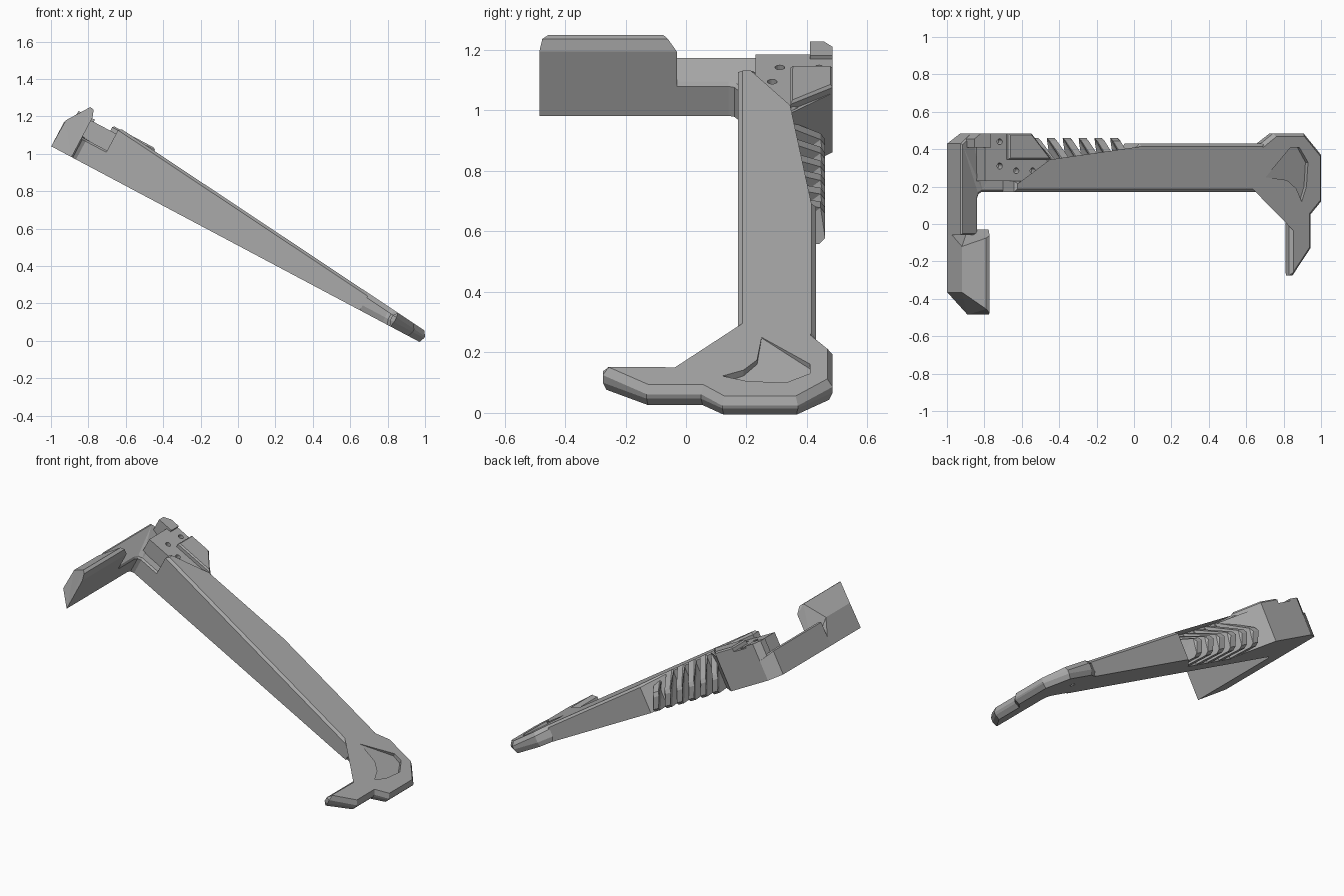
import bpy, bmesh, math
from mathutils import Vector

if "Cube" in bpy.data.objects:
    bpy.data.objects.remove(bpy.data.objects["Cube"])

# Local frame: u runs along the tilted beam, y across it, w up from its underside
C, S = 0.883, 0.469
W0 = 0.45

mat = bpy.data.materials.new("plain_grey")
mat.diffuse_color = (0.4, 0.4, 0.4, 1)
mat.use_nodes = True
mat.node_tree.nodes["Principled BSDF"].inputs["Base Color"].default_value = mat.diffuse_color


def world(u, y, w):
    return Vector((C * u + S * (w + W0), y, -S * u + C * (w + W0)))


def loft(name, rings):
    """Closed solid through rings of local points."""
    bm = bmesh.new()
    vs = [[bm.verts.new(world(*p)) for p in r] for r in rings]
    n = len(rings[0])
    for a, b in zip(vs, vs[1:]):
        for i in range(n):
            j = (i + 1) % n
            bm.faces.new((a[i], a[j], b[j], b[i]))
    bm.faces.new(vs[0][::-1])
    bm.faces.new(vs[-1])
    bmesh.ops.triangulate(bm, faces=[f for f in bm.faces if len(f.verts) > 4])
    bmesh.ops.recalc_face_normals(bm, faces=bm.faces)
    me = bpy.data.meshes.new(name)
    bm.to_mesh(me)
    bm.free()
    me.materials.append(mat)
    ob = bpy.data.objects.new(name, me)
    bpy.context.collection.objects.link(ob)
    return ob


def inset(pts, d):
    """Offset a counter-clockwise outline inward with mitred corners."""
    out = []
    for i, p in enumerate(pts):
        p = Vector(p)
        e1 = (p - Vector(pts[i - 1])).normalized()
        e2 = (Vector(pts[(i + 1) % len(pts)]) - p).normalized()
        n1, n2 = Vector((-e1.y, e1.x)), Vector((-e2.y, e2.x))
        out.append(p + (n1 + n2) * d / max(0.4, 1 + n1.dot(n2)))
    return out


def slab(name, outline, *levels):
    """Stack of (inset, height) levels; height is a number or a function of u."""
    rings = []
    for d, h in levels:
        f = h if callable(h) else (lambda u, h=h: h)
        rings.append([(u, y, f(u)) for u, y in inset(outline, d)])
    return loft(name, rings)


def cut(ob, cutter):
    m = ob.modifiers.new("cut", "BOOLEAN")
    m.operation, m.solver, m.object = "DIFFERENCE", "EXACT", cutter
    bpy.context.view_layer.objects.active = ob
    bpy.ops.object.modifier_apply(modifier=m.name)
    bpy.data.objects.remove(cutter)


def hole(ob, u, y, w0, w1, r=0.016):
    ring = [(u + r * math.cos(t * math.pi / 8), y + r * math.sin(t * math.pi / 8)) for t in range(16)]
    cut(ob, slab("hole_cutter", ring, (0, w0), (0, w1)))


def top(u, drop=0.0):
    return 0.151 - 0.0986 * u - drop


# Long tapered beam with the grip recess in its back edge
slab("beam", [(-1.095, .172), (.5, .172), (.5, .43), (-.295, .43), (-.436, .28),
              (-.8, .28), (-.885, .37), (-.885, .23), (-1.095, .23)],
     (0, 0), (0, lambda u: top(u, .015)), (.015, top))

# Low foot with its short front hook
foot = slab("foot", [(.667, -.275), (.69, -.275), (.804, -.13), (.804, .05), (.872, .12),
                     (.872, .37), (.76, .485), (.567, .485), (.487, .43), (.40, .43), (.40, .172),
                     (.635, .172), (.655, .165), (.667, .145)],
            (.012, 0), (.0, .03), (0, lambda u: top(u, .025)), (.018, top))
slope = lambda u: top(u, .002 + .1 * max(0, u - .5))
cut(foot, slab("pocket_cutter", [(.505, .25), (.64, .235), (.70, .19), (.735, .12), (.765, .2), (.775, .33),
                                 (.72, .41), (.664, .41)],
               (0, slope), (0, .25)))
hole(foot, .6, .33, -.02, .03)

# High arm joining the beam to the tall hook
arm_top = lambda u: max(.12, .12 - (u + 1.247) * .33)
arm = slab("arm", [(-1.37, -.06), (-1.247, -.06), (-1.247, .14), (-1.24, .16), (-1.22, .172),
                   (-1.03, .172), (-1.03, .485), (-1.29, .485), (-1.37, .43)],
           (0, 0), (0, lambda u: arm_top(u) - .01), (.01, arm_top))
hole(arm, -1.2, .4, -.02, .03)

# Tall hook with a wedge-cut front end: u, w, front y, back y
hook = [(-1.37, 0, -.365, -.03), (-1.366, .16, -.365, -.12), (-1.284, .283, -.455, -.075),
        (-1.262, .28, -.475, -.06), (-1.247, .24, -.485, -.03), (-1.247, 0, -.485, -.03)]
loft("tall_hook", [[(u, a, w) for u, w, a, b in hook], [(u, b, w) for u, w, a, b in hook]])

# Deck with screw holes, raised pad and corner post
deck = slab("deck", [(-1.25, .23), (-.88, .23), (-.88, .365), (-.80, .28), (-.80, .30), (-.99, .485),
                     (-1.25, .485)], (0, 0), (0, .222))
for u, y in [(-1.17, .44), (-1.17, .31), (-1.07, .285), (-.97, .285)]:
    hole(deck, u, y, .18, .26)
slab("raised_pad", [(-1.13, .345), (-.87, .345), (-.99, .485), (-1.13, .485)],
     (0, .2), (0, .243), (.008, .252))
slab("corner_post", [(-1.33, .41), (-1.23, .41), (-1.23, .485), (-1.29, .485), (-1.33, .455)],
     (0, .1), (0, .235))
slab("post_wall", [(-1.26, .23), (-1.21, .23), (-1.21, .42), (-1.26, .42)], (0, .1), (0, .222))

# Slanted grip fins in the recess
for k in range(6):
    u0 = -.81 + .096 * k
    h = top(u0, .006)
    prof = [(.26, h, 0), (.285, h, 0), (.445, .115, -.075), (.46, .09, -.08),
            (.46, .02, -.04), (.44, .003, -.03), (.26, .003, 0)]
    loft(f"grip_fin_{k + 1}", [[(u0 + du + s, y, w) for y, w, du in prof] for s in (-.022, .022)])
